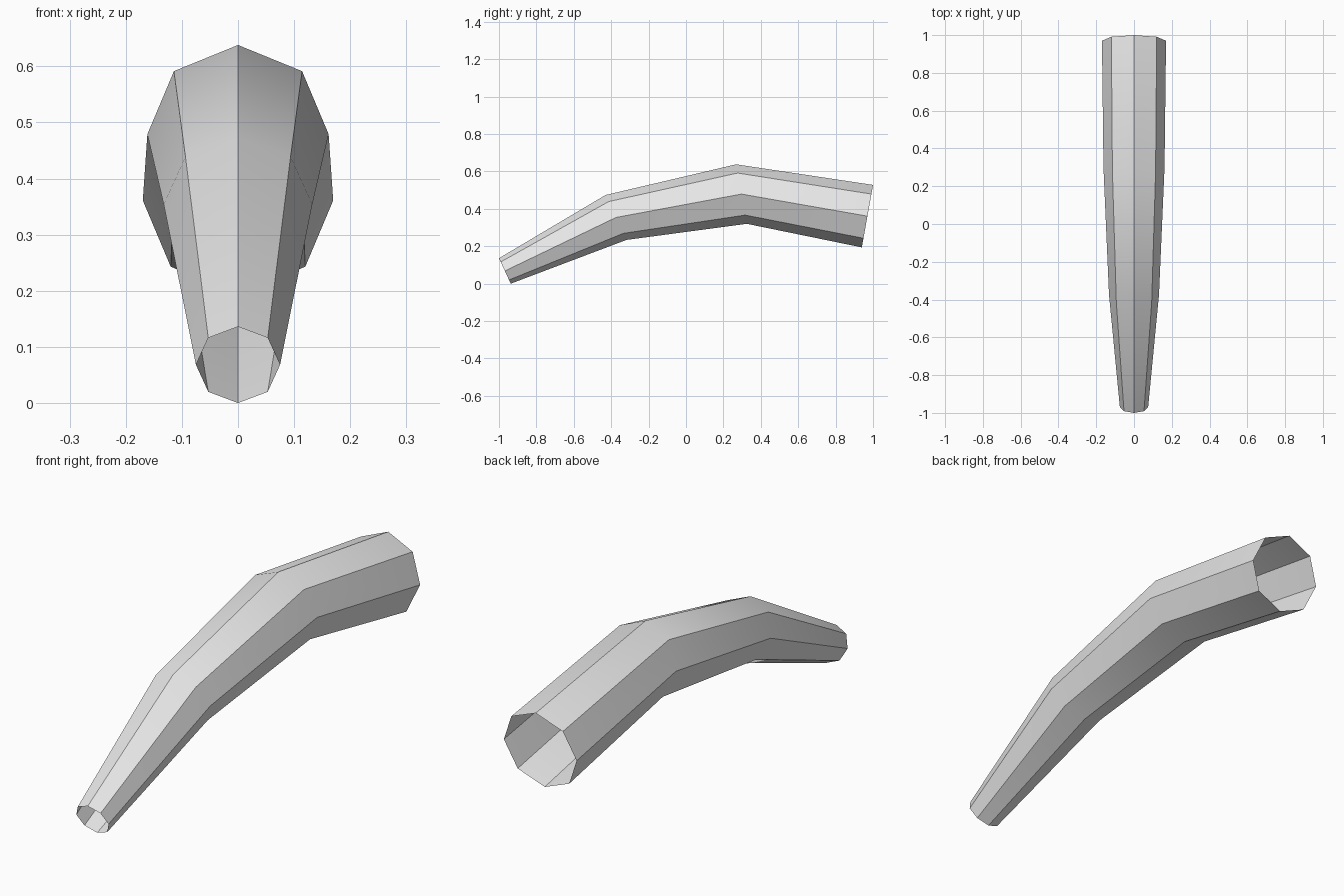
import bpy
import bmesh
import math
from mathutils import Vector

cube = bpy.data.objects.get("Cube")
if cube:
    bpy.data.objects.remove(cube, do_unlink=True)

grey = bpy.data.materials.new("plain grey")
grey.use_nodes = True
colour = (0.8, 0.8, 0.8, 1)
grey.diffuse_color = colour
grey.node_tree.nodes["Principled BSDF"].inputs["Base Color"].default_value = colour

SIDES = 8
# Top and bottom (y, z) of each tilted ring along the bent tube
RINGS = [
    ((-1.0, 0.136), (-0.937, 0.0)),
    ((-0.43, 0.474), (-0.318, 0.234)),
    ((0.268, 0.638), (0.325, 0.32)),
    ((1.0, 0.528), (0.94, 0.194)),
]


def add_ring(bm, top, bottom):
    top, bottom = Vector((0, *top)), Vector((0, *bottom))
    centre, up = (top + bottom) / 2, (top - bottom) / 2
    side = Vector((up.length, 0, 0))
    angles = [2 * math.pi * i / SIDES for i in range(SIDES)]
    return [bm.verts.new(centre + up * math.cos(a) + side * math.sin(a))
            for a in angles]


# Open tapered tube
bm = bmesh.new()
rings = [add_ring(bm, *ring) for ring in RINGS]
for a, b in zip(rings, rings[1:]):
    for i in range(SIDES):
        j = (i + 1) % SIDES
        bm.faces.new((a[i], a[j], b[j], b[i]))
bmesh.ops.recalc_face_normals(bm, faces=bm.faces)
# Make sure the surface faces outwards
bm.normal_update()
first = bm.faces[:][0]
if first.normal.z < 0:
    bmesh.ops.reverse_faces(bm, faces=bm.faces)

mesh = bpy.data.meshes.new("bent_tube")
bm.to_mesh(mesh)
bm.free()
mesh.materials.append(grey)
tube = bpy.data.objects.new("bent_tube", mesh)
bpy.context.collection.objects.link(tube)

# Smooth along the bends, crisp along the lengthwise edges
bpy.ops.object.select_all(action="DESELECT")
tube.select_set(True)
bpy.context.view_layer.objects.active = tube
bpy.ops.object.shade_smooth_by_angle(angle=math.radians(30))
